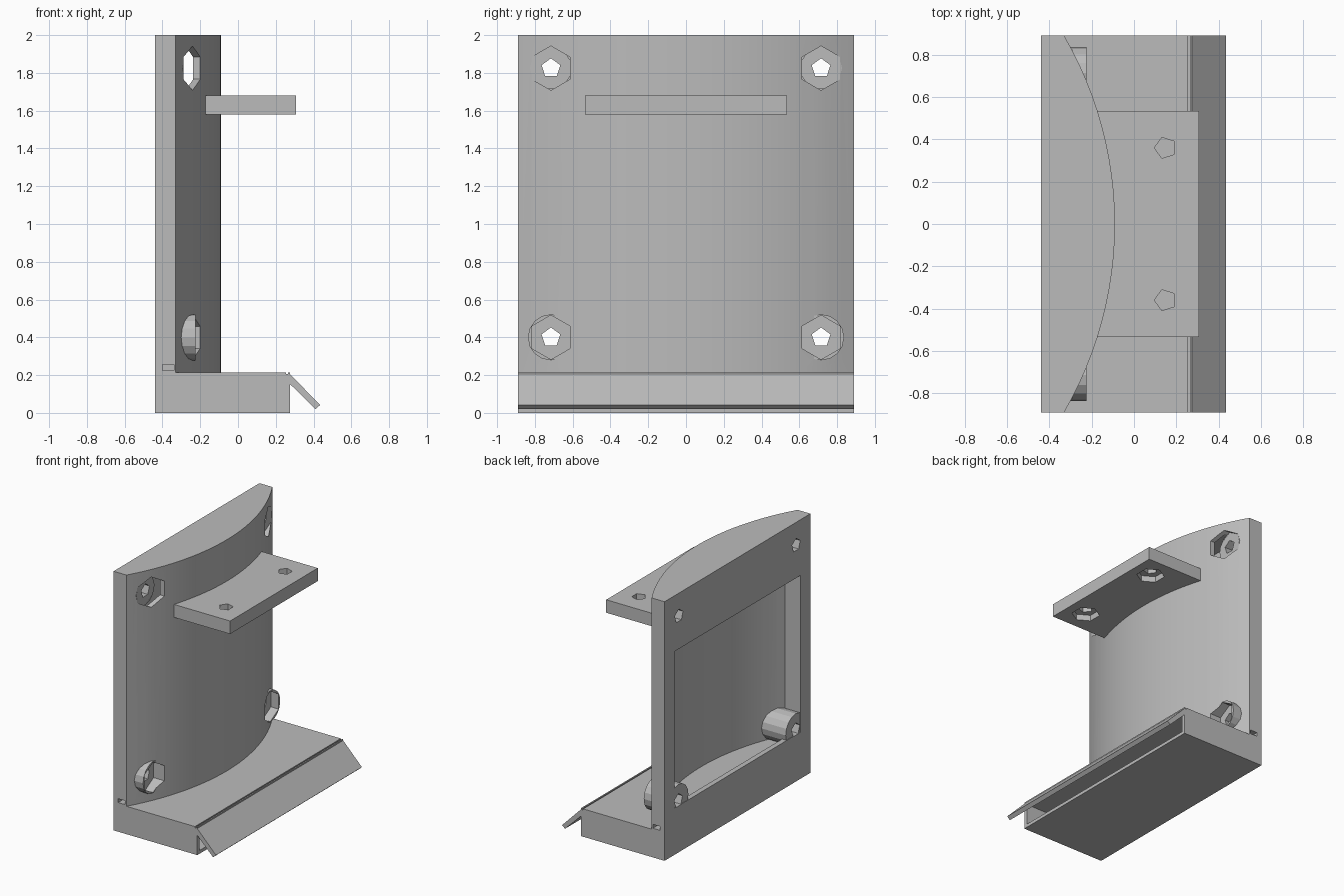
import bpy, bmesh
from math import sin, cos, asin, pi
from mathutils import Vector

cube = bpy.data.objects.get("Cube")
if cube:
    bpy.data.objects.remove(cube, do_unlink=True)

grey = bpy.data.materials.new("plain grey")
grey.use_nodes = True
grey.diffuse_color = (0.5, 0.5, 0.5, 1)
grey.node_tree.nodes["Principled BSDF"].inputs["Base Color"].default_value = (0.5, 0.5, 0.5, 1)

BACK, FRONT, HALF, TOP, BASE_TOP = -0.44, 0.275, 0.89, 2.0, 0.215
ARC_X, ARC_R = -1.86, 1.77


def prism(name, points, axis, start, end):
    """Extrude a 2D profile along an axis; the profile uses the other two axes in order."""
    def place(p, t):
        c = list(p)
        c.insert("xyz".index(axis), t)
        return Vector(c)
    bm = bmesh.new()
    low = [bm.verts.new(place(p, start)) for p in points]
    high = [bm.verts.new(place(p, end)) for p in points]
    bm.faces.new(low)
    bm.faces.new(high)
    for i in range(len(points)):
        j = (i + 1) % len(points)
        bm.faces.new((low[i], low[j], high[j], high[i]))
    bmesh.ops.recalc_face_normals(bm, faces=bm.faces)
    mesh = bpy.data.meshes.new(name)
    bm.to_mesh(mesh)
    bm.free()
    mesh.materials.append(grey)
    obj = bpy.data.objects.new(name, mesh)
    bpy.context.collection.objects.link(obj)
    return obj


def box(name, x, y, z):
    return prism(name, [(x[0], y[0]), (x[1], y[0]), (x[1], y[1]), (x[0], y[1])], "z", *z)


def ngon(cx, cy, r, n, turn=pi / 2):
    return [(cx + r * cos(turn + 2 * pi * i / n), cy + r * sin(turn + 2 * pi * i / n)) for i in range(n)]


def bow(radius, half, n=24):
    """Points along the bowed front, seen from the top."""
    a = asin(half / radius)
    return [(ARC_X + radius * cos(t), radius * sin(t))
            for t in (-a + 2 * a * i / n for i in range(n + 1))]


def combine(target, tool, operation="DIFFERENCE"):
    """Bake a boolean and discard the tool."""
    mod = target.modifiers.new("cut", "BOOLEAN")
    mod.operation, mod.object, mod.solver = operation, tool, "EXACT"
    graph = bpy.context.evaluated_depsgraph_get()
    mesh = bpy.data.meshes.new_from_object(target.evaluated_get(graph))
    target.modifiers.clear()
    target.data = mesh
    bpy.data.objects.remove(tool, do_unlink=True)


# Bowed upright body, hollow, with a window in its flat back
body = prism("bowed_body", [(BACK, -HALF)] + bow(ARC_R, HALF) + [(BACK, HALF)], "z", BASE_TOP, TOP)
inner = 0.77
combine(body, prism("cavity", [(-0.40, -inner)] + bow(1.735, inner) + [(-0.40, inner)], "z", 0.30, 1.93))
combine(body, box("window", (-0.5, -0.39), (-inner, inner), (0.36, 1.57)))

# Screw bosses, hexagonal nut pockets and pentagonal screw holes
for side in (-1, 1):
    y = side * 0.715
    for z, tip, r in ((1.825, -0.29, 0.11), (0.40, -0.225, 0.122)):
        combine(body, prism("boss", ngon(y, z, r, 16), "x", BACK + 0.004, tip), "UNION")
        combine(body, prism("nut_pocket", ngon(y, z, 0.117, 6), "x", -0.291, 0))
        combine(body, prism("screw_hole", ngon(y, z, 0.052, 5), "x", -0.6, 0))
    # Small slot in each end, just above the base
    combine(body, box("end_slot", (-0.40, -0.34), (side * 0.8, side * 0.95), (0.225, 0.255)))

# Base tray, open along the front, with a hinge groove on top
base = box("base_tray", (BACK, FRONT), (-HALF, HALF), (0, BASE_TOP))
combine(base, box("tray_opening", (-0.05, 0.4), (-0.86, 0.86), (0.025, 0.185)))
combine(base, box("hinge_groove", (0.255, 0.265), (-1, 1), (0.205, 0.3)))

# Sloping flap hung on the front of the base
flap = prism("front_flap", [(FRONT - 0.002, 0.207), (0.435, 0.042), (0.41, 0.02), (FRONT - 0.002, 0.155)],
             "y", -HALF, HALF)

# Shelf following the bow, with two screw holes and nut pockets underneath
shelf = prism("shelf", bow(1.755, 0.535, 14) + [(0.307, 0.535), (0.307, -0.535)], "z", 1.58, 1.68)
for side in (-1, 1):
    combine(shelf, prism("shelf_hole", ngon(0.148, side * 0.36, 0.052, 5, pi), "z", 1.5, 1.8))
    combine(shelf, prism("shelf_nut_pocket", ngon(0.148, side * 0.36, 0.1, 6), "z", 1.5, 1.625))

# Smooth the bow while keeping edges sharp
bpy.ops.object.select_all(action="DESELECT")
for part in (body, shelf):
    part.select_set(True)
bpy.context.view_layer.objects.active = body
bpy.ops.object.shade_smooth_by_angle(angle=0.35)
